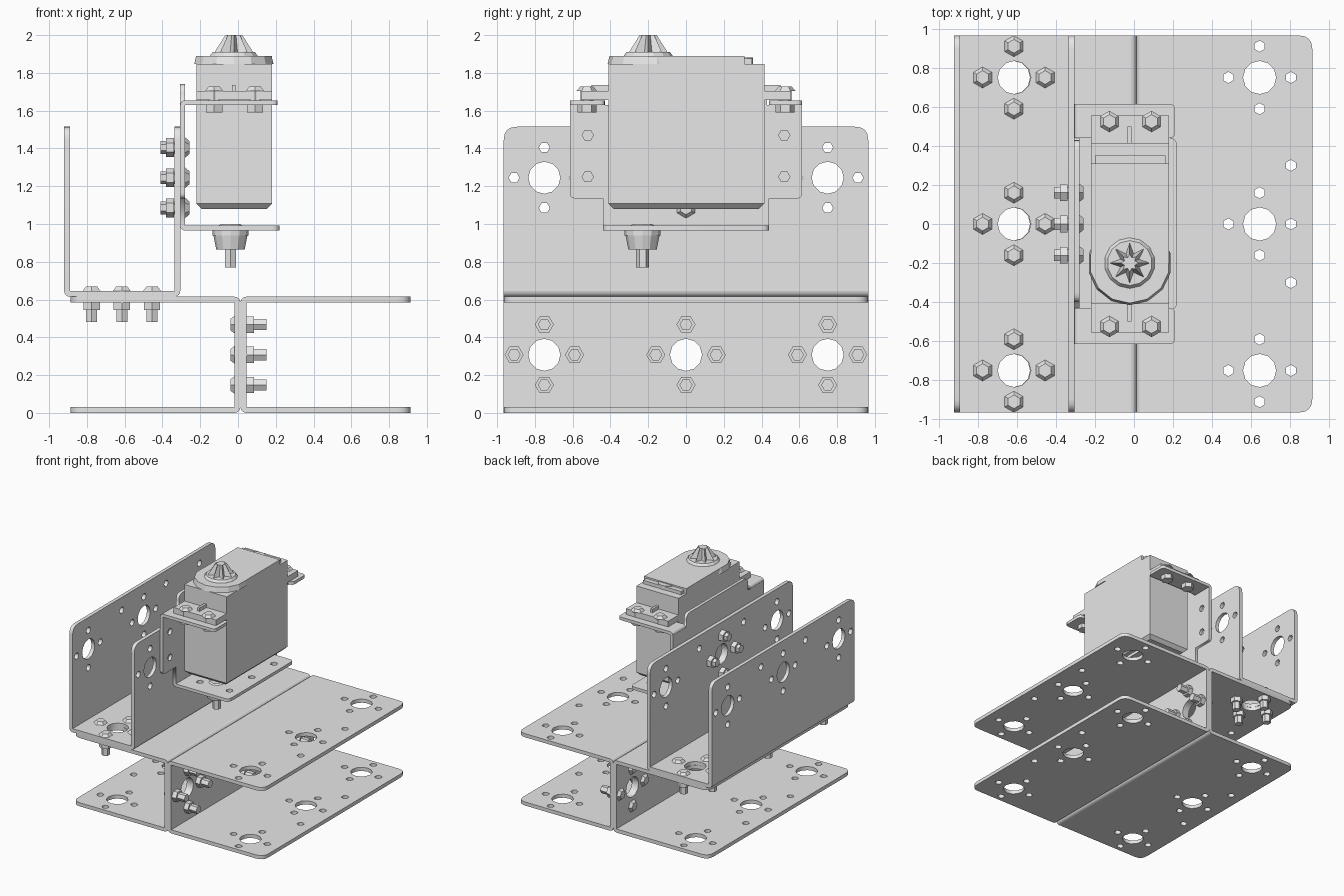
import bpy, bmesh
from math import pi, cos, sin
from mathutils import Matrix, Vector

if "Cube" in bpy.data.objects:
    bpy.data.objects.remove(bpy.data.objects["Cube"])

metal = bpy.data.materials.new("light grey metal")
metal.use_nodes = True
GREY = (0.8, 0.8, 0.8, 1)
metal.diffuse_color = GREY
metal.node_tree.nodes["Principled BSDF"].inputs["Base Color"].default_value = GREY

X, Y, Z = Vector((1, 0, 0)), Vector((0, 1, 0)), Vector((0, 0, 1))
PITCH = 0.16        # small holes around each large hole
T = 0.031           # channel sheet thickness
ROWS = (-0.75, 0, 0.75)


def frame(origin, u, v):
    m = Matrix((u, v, u.cross(v))).transposed().to_4x4()
    m.translation = origin
    return m


def circle(x, y, r, n):
    return [(x + r * cos(2 * pi * i / n), y + r * sin(2 * pi * i / n)) for i in range(n)]


def rounded(corners, steps=4):
    """Closed outline from (x, y, radius) corners."""
    out = []
    for i, (x, y, r) in enumerate(corners):
        p = Vector((x, y))
        if r == 0:
            out.append((x, y))
            continue
        a = p + (Vector(corners[i - 1][:2]) - p).normalized() * r
        b = p + (Vector(corners[(i + 1) % len(corners)][:2]) - p).normalized() * r
        for k in range(steps + 1):
            s = k / steps
            q = a * (1 - s) ** 2 + p * 2 * s * (1 - s) + b * s * s
            out.append((q.x, q.y))
    return out


def rect(x0, x1, y0, y1, low=0, high=0):
    return rounded([(x0, y0, low), (x1, y0, low), (x1, y1, high), (x0, y1, high)])


def cluster(x, y):
    """One large hole with four small ones around it."""
    small = [(x + PITCH, y), (x - PITCH, y), (x, y + PITCH), (x, y - PITCH)]
    return [circle(x, y, 0.085, 12)] + [circle(a, b, 0.029, 6) for a, b in small]


def sheet(bm, loops, thickness, matrix):
    """Flat sheet, first loop the outline and the rest holes."""
    curve = bpy.data.curves.new("sheet", "CURVE")
    curve.dimensions, curve.fill_mode, curve.extrude = "2D", "BOTH", thickness / 2
    for loop in loops:
        s = curve.splines.new("POLY")
        s.points.add(len(loop) - 1)
        for point, (x, y) in zip(s.points, loop):
            point.co = (x, y, 0, 1)
        s.use_cyclic_u = True
    ob = bpy.data.objects.new("sheet", curve)
    bpy.context.collection.objects.link(ob)
    dg = bpy.context.evaluated_depsgraph_get()
    mesh = bpy.data.meshes.new_from_object(ob.evaluated_get(dg))
    mesh.transform(matrix)
    bm.from_mesh(mesh)
    bpy.data.objects.remove(ob)
    bpy.data.meshes.remove(mesh)


def bend(bm, x, z, r, start, y0, y1):
    """Quarter-round fold running along y."""
    arc = [(r * cos(start + pi / 8 * i), r * sin(start + pi / 8 * i)) for i in range(5)]
    sheet(bm, [[(0, 0)] + arc], y1 - y0, frame(Vector((x, (y0 + y1) / 2, z)), X, Z))


def cone(bm, z0, z1, r0, r1, n, matrix=Matrix()):
    m = matrix @ Matrix.Translation((0, 0, (z0 + z1) / 2))
    bmesh.ops.create_cone(bm, cap_ends=True, segments=n, radius1=r0, radius2=r1,
                          depth=z1 - z0, matrix=m)


def box(bm, x0, x1, y0, y1, z0, z1):
    m = Matrix.Translation(((x0 + x1) / 2, (y0 + y1) / 2, (z0 + z1) / 2))
    return bmesh.ops.create_cube(bm, matrix=m @ Matrix.Diagonal((x1 - x0, y1 - y0, z1 - z0, 1)))


def finish(name, bm):
    bmesh.ops.remove_doubles(bm, verts=bm.verts, dist=0.0001)
    bmesh.ops.recalc_face_normals(bm, faces=bm.faces)
    mesh = bpy.data.meshes.new(name)
    bm.to_mesh(mesh)
    bm.free()
    mesh.materials.append(metal)
    ob = bpy.data.objects.new(name, mesh)
    bpy.context.collection.objects.link(ob)
    return ob


# Drilled channels: a web with two long flanges
def channel(name, matrix):
    bm = bmesh.new()
    half, length, tall = 0.3075, 0.965, 0.9
    edge = half - T
    web = [rect(-edge, edge, -length, length)]
    flange = [rect(-length, length, T, tall, 0, 0.07)]
    for y in ROWS:
        web += cluster(0, y)
        flange += cluster(y, 0.63)
    flange += [circle(y, 0.63 + PITCH, 0.029, 6) for y in (-0.3, 0.3)]
    sheet(bm, web, T, frame(Z * T / 2, X, Y))
    for side in (-1, 1):
        sheet(bm, flange, T, frame(X * side * (half - T / 2), Y, Z))
        bend(bm, side * edge, T, T, pi if side < 0 else 1.5 * pi, -length, length)
    bm.transform(matrix)
    finish(name, bm)


SEAM = Matrix.Translation((0.013, 0, 0.3075))
channel("left_base_channel", SEAM @ Matrix.Rotation(pi / 2, 4, "Y"))
channel("right_base_channel", SEAM @ Matrix.Rotation(-pi / 2, 4, "Y"))
channel("upright_channel", Matrix.Translation((-0.613, 0, 0.615)))


# Bolts with a domed head, nut and shank, all along local z
def bolt(bm, matrix, grip, length):
    cone(bm, 0, 0.022, 0.054, 0.035, 6, matrix)
    cone(bm, -grip - 0.04, -grip, 0.05, 0.05, 6, matrix)
    cone(bm, -length, 0, 0.034, 0.034, 6, matrix)


def bolts(name, centres, u, v, grip, length, ring):
    bm = bmesh.new()
    for c in centres:
        for a, b in ring:
            bolt(bm, frame(Vector(c) + u * a + v * b, u, v), grip, length)
    finish(name, bm)


RING = [(PITCH, 0), (-PITCH, 0), (0, PITCH), (0, -PITCH)]
bolts("web_bolts", [(-0.018, y, 0.3075) for y in ROWS], Z, Y, 0.062, 0.17, RING)
bolts("deck_bolts", [(-0.615, y, 0.646) for y in ROWS], X, Y, 0.062, 0.166, RING)
bolts("bracket_bolts", [(-0.28, 0, 1.245)], Y, Z, 0.06, 0.13, RING)
bolts("ear_bolts", [(-0.018, y, 1.705) for y in (-0.525, 0.525)], X, Y, 0.075, 0.115,
      [(-0.108, 0), (0.108, 0)])

# Servo bracket: back plate, bottom shelf and two upper tabs
bm = bmesh.new()
B = 0.026
BACK, FOLD = -0.306, -0.306 + B
plate = rounded([(-0.615, 1.135, 0.03), (-0.44, 1.135, 0), (-0.44, 0.965 + B, 0),
                 (0.44, 0.965 + B, 0), (0.44, 1.135, 0), (0.615, 1.135, 0.03),
                 (0.615, 1.629, 0), (0.43, 1.629, 0), (0.43, 1.74, 0.05),
                 (-0.4, 1.74, 0.05), (-0.4, 1.629, 0), (-0.615, 1.629, 0)])
small = [circle(y, z, 0.03, 6) for y in (-0.52, 0.52) for z in (1.25, 1.47)]
sheet(bm, [plate] + cluster(0, 1.245) + small, B, frame(X * (BACK + B / 2), Y, Z))
shelf_holes = [circle(x, y, 0.029, 6) for x in (-0.15, 0.13) for y in (-0.3, 0, 0.3)]
shelf = rounded([(FOLD, -0.44, 0), (0.22, -0.44, 0.04), (0.22, 0.44, 0.04), (FOLD, 0.44, 0)])
sheet(bm, [shelf] + shelf_holes, B, frame(Z * (0.965 + B / 2), X, Y))
bend(bm, FOLD, 0.965 + B, B, pi, -0.44, 0.44)
for y0, y1 in ((-0.615, -0.43), (0.44, 0.615)):
    tab = rounded([(FOLD, y0, 0), (0.21, y0, 0.03), (0.21, y1, 0.03), (FOLD, y1, 0)])
    sheet(bm, [tab], B, frame(Z * (1.629 + B / 2), X, Y))
    bend(bm, FOLD, 1.629, B, pi / 2, y0, y1)
finish("servo_bracket", bm)

# Pivot bolt and bushing under the shelf
bm = bmesh.new()
PIVOT = Matrix.Translation((-0.04, -0.23, 0))
cone(bm, 0.94, 0.965, 0.095, 0.095, 12, PIVOT)
cone(bm, 0.865, 0.94, 0.075, 0.09, 12, PIVOT)
cone(bm, 0.77, 0.99, 0.034, 0.034, 6, PIVOT)
cone(bm, 0.99, 1.0, 0.065, 0.05, 8, PIVOT)
finish("pivot_bolt", bm)

# Servo case with chamfered base and stepped lid
bm = bmesh.new()
box(bm, -0.22, 0.18, -0.41, 0.415, 1.08, 1.847)
low = [e for e in bm.edges if all(v.co.z < 1.1 for v in e.verts)]
bmesh.ops.bevel(bm, geom=low, offset=0.028, segments=1, affect="EDGES")
box(bm, -0.22, 0.18, -0.2, 0.31, 1.847, 1.89)
box(bm, -0.2, 0.16, 0.31, 0.35, 1.847, 1.876)
cone(bm, 1.847, 1.882, 0.075, 0.075, 14, Matrix.Translation((-0.022, 0.28, 0)))
finish("servo_case", bm)

# Mounting ears with a stiffening rib
bm = bmesh.new()
for side in (-1, 1):
    y0, y1 = sorted((side * 0.4, side * 0.555))
    box(bm, -0.22, 0.18, y0, y1, 1.656, 1.705)
    y0, y1 = sorted((side * 0.4, side * 0.5))
    box(bm, -0.032, -0.012, y0, y1, 1.705, 1.735)
finish("mounting_ears", bm)

# Output boss and splined shaft
bm = bmesh.new()
SHAFT = Matrix.Translation((-0.022, -0.2, 0))
cone(bm, 1.847, 1.89, 0.215, 0.205, 14, SHAFT)
cone(bm, 1.89, 1.91, 0.13, 0.115, 14, SHAFT)
finish("output_boss", bm)

bm = bmesh.new()
cone(bm, 1.905, 2.0, 0.105, 0.045, 16, SHAFT)
bm.verts.ensure_lookup_table()
centre = SHAFT.translation
for v in bm.verts:
    d = Vector((v.co.x - centre.x, v.co.y - centre.y))
    tooth = round(Vector((1, 0)).angle_signed(d) / (pi / 8))
    if tooth % 2:
        d *= 0.5 if v.co.z < 1.95 else 0.65
        v.co.x, v.co.y = centre.x + d.x, centre.y + d.y
finish("splined_shaft", bm)
